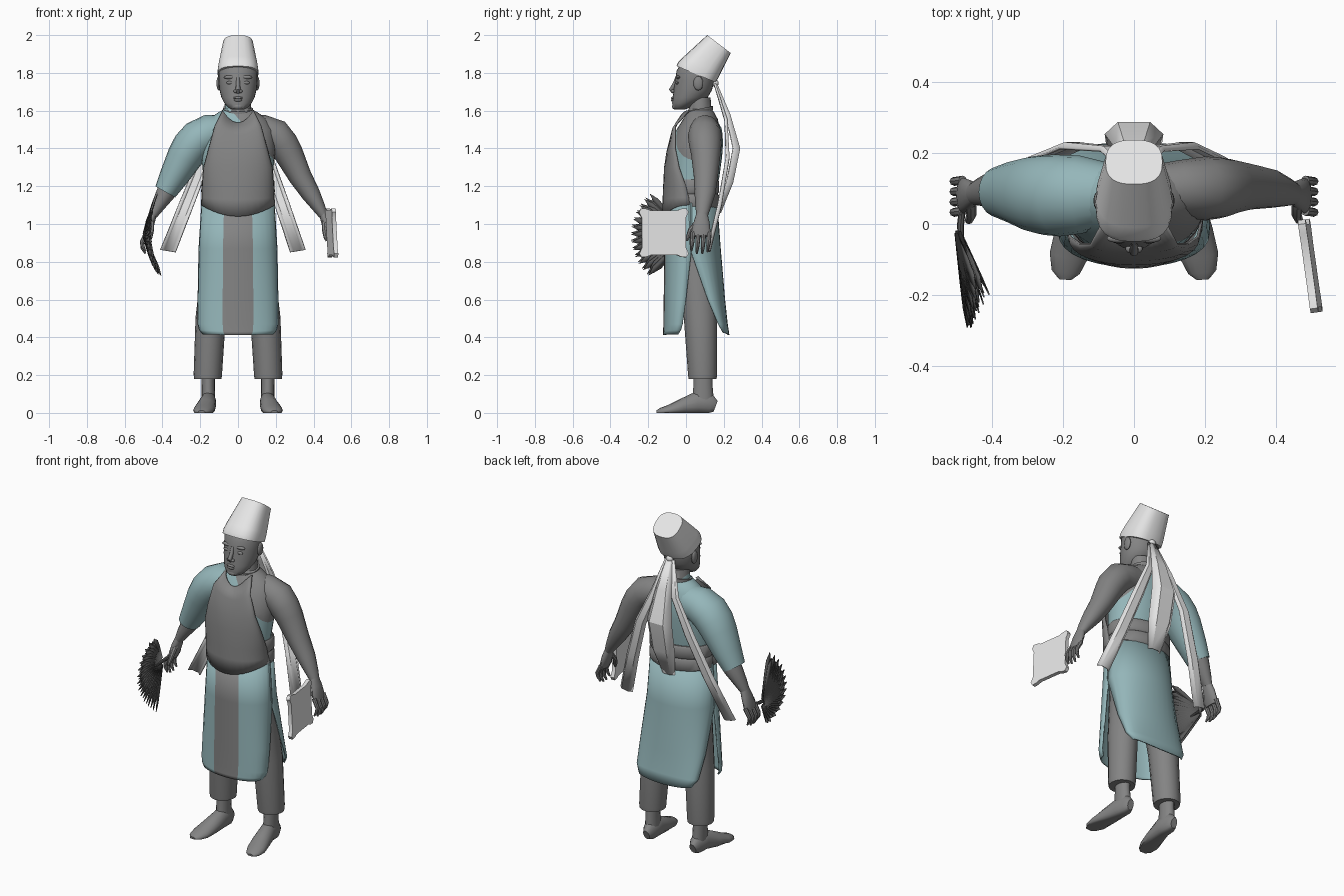
import bpy, bmesh
from math import sin, cos, pi, radians, copysign
from mathutils import Vector as V, Matrix

if "Cube" in bpy.data.objects:
    bpy.data.objects.remove(bpy.data.objects["Cube"], do_unlink=True)


def material(name, rgb):
    m = bpy.data.materials.new(name)
    m.use_nodes = True
    m.diffuse_color = (*rgb, 1)
    m.node_tree.nodes["Principled BSDF"].inputs["Base Color"].default_value = (*rgb, 1)
    return m


GREY = material("mid_grey", (.23, .23, .23))
TEAL = material("soft_teal", (.3, .47, .49))
WHITE = material("off_white", (.79, .79, .79))
DARK = material("dark_grey", (.1, .1, .1))
X, Y, Z = V((1, 0, 0)), V((0, 1, 0)), V((0, 0, 1))


def finish(name, bm, mats, thick=0, angle=40):
    bmesh.ops.recalc_face_normals(bm, faces=bm.faces)
    mesh = bpy.data.meshes.new(name)
    bm.to_mesh(mesh)
    bm.free()
    ob = bpy.data.objects.new(name, mesh)
    bpy.context.collection.objects.link(ob)
    for m in mats:
        mesh.materials.append(m)
    bpy.ops.object.select_all(action='DESELECT')
    ob.select_set(True)
    bpy.context.view_layer.objects.active = ob
    bpy.ops.object.shade_smooth_by_angle(angle=radians(angle))
    if thick:
        s = ob.modifiers.new("thickness", 'SOLIDIFY')
        s.thickness, s.offset = thick, 0
    return ob


def grid(rows, closed):
    """Bridge equal-length rows of points into a surface."""
    bm = bmesh.new()
    vs = [[bm.verts.new(p) for p in r] for r in rows]
    n = len(rows[0])
    for a, b in zip(vs, vs[1:]):
        for i in range(n if closed else n - 1):
            j = (i + 1) % n
            bm.faces.new((a[i], a[j], b[j], b[i]))
    if closed:
        bm.faces.new(vs[0])
        bm.faces.new(vs[-1])
    return bm


def loft(rings, n=20, power=1):
    """Rings are (centre, half axis a, half axis b); a low power squares them off."""
    def wave(v):
        return copysign(abs(v) ** power, v)
    return grid([[c + a * wave(cos(2 * pi * i / n)) + b * wave(sin(2 * pi * i / n))
                  for i in range(n)] for c, a, b in rings], True)


def tube(name, rows, mat, ref=Y, n=16, floor=False):
    """Rows are (x, y, z, radius along ref, other radius)."""
    pts = [V(r[:3]) for r in rows]
    rings = []
    for i, r in enumerate(rows):
        t = (pts[min(i + 1, len(pts) - 1)] - pts[max(i - 1, 0)]).normalized()
        a = (ref - t * ref.dot(t)).normalized()
        rings.append((pts[i], a * r[3], t.cross(a) * r[4]))
    bm = loft(rings, n)
    if floor:
        for v in bm.verts:
            v.co.z = max(v.co.z, 0)
    return finish(name, bm, [mat])


def stack(rows):
    """Level rings from (z, half width, front y, back y)."""
    return loft([(V((0, (f + b) / 2, z)), X * w, Y * (b - f) / 2)
                 for z, w, f, b in rows], 28)


def panel(name, rows, mats, stripe=0):
    """Curved cloth from (z, half width, middle y, edge y, edge lift)."""
    us = [(i / 8 - 1) * pi / 2 for i in range(17)]
    bm = grid([[(w * sin(u), e + (m - e) * max(cos(u), 0) ** .8, z + lift * sin(u) ** 2)
                for u in us] for z, w, m, e, lift in rows], False)
    for f in bm.faces:
        f.material_index = int(abs(f.calc_center_median().x) < stripe)
    return finish(name, bm, mats, .008)


def ball(name, loc, size, mat):
    bm = bmesh.new()
    bmesh.ops.create_uvsphere(bm, u_segments=14, v_segments=8, radius=1,
                              matrix=Matrix.Translation(loc) @ Matrix.Diagonal((*size, 1)))
    return finish(name, bm, [mat])


def ribbon(name, rows, side):
    """Hanging strip, bowed backwards across its width."""
    strips = []
    for r in rows:
        p, s = V(r[:3]), side * r[3]
        bow = Y * r[3] * .42
        strips.append([p - s, p - s * .55 + bow, p + s * .55 + bow, p + s])
    return finish(name, grid(strips, False), [WHITE], .008, 25)


# Torso: bare on one side, draped with cloth on the other
bm = stack([(.95, .18, -.07, .14), (1.1, .182, -.09, .15), (1.25, .183, -.1, .16),
            (1.4, .198, -.085, .185), (1.5, .19, -.05, .18), (1.555, .155, -.015, .168),
            (1.59, .105, .005, .15), (1.61, .07, .015, .135), (1.67, .064, .015, .13)])
slope = V((1.15, 0, 1))
bmesh.ops.bisect_plane(bm, geom=bm.verts[:] + bm.edges[:] + bm.faces[:],
                       plane_co=(0, 0, 1.56), plane_no=slope)
for f in bm.faces:
    f.material_index = int(slope.dot(f.calc_center_median()) < 1.56)
finish("torso", bm, [GREY, TEAL])

# Waist sash in two wraps
for i, z in enumerate((1.085, 1.16)):
    finish(f"sash_{i + 1}", stack([(z, .188, -.1, .168), (z + .01, .195, -.1, .176),
                                   (z + .065, .193, -.1, .176), (z + .075, .186, -.1, .168)]), [GREY])

# Apron bib, neck loop and split skirt
panel("apron_bib", [(1.535, .08, -.045, .02, .065), (1.47, .12, -.077, -.055, .05),
                    (1.38, .152, -.1, -.055, .02), (1.3, .18, -.112, -.035, 0),
                    (1.2, .188, -.117, .0, 0), (1.13, .19, -.12, .015, .01),
                    (1.04, .192, -.122, .02, .06)], [GREY])
loop = [V((.08 * cos(i * pi / 14), .072 + .072 * sin(i * pi / 14),
           1.6 + .015 * sin(i * pi / 14))) for i in range(28)]
finish("neck_loop", grid([[p - Z * .012 for p in loop], [p + Z * .01 for p in loop]], True),
       [GREY])
panel("skirt_front", [(1.11, .19, -.108, .032, 0), (.87, .205, -.112, .03, 0),
                      (.6, .21, -.114, 0, 0), (.47, .21, -.116, -.018, 0),
                      (.43, .203, -.117, -.026, .01), (.412, .185, -.118, -.04, .006)],
      [TEAL, GREY], .075)
panel("skirt_back", [(1.11, .19, .162, .015, 0), (.87, .205, .18, .02, 0),
                     (.6, .208, .203, .115, 0), (.47, .2, .217, .17, 0),
                     (.412, .17, .226, .195, .012)], [TEAL])

arm = [(.06, .098, 1.5, .07, .08), (.13, .1, 1.495, .08, .083), (.2, .1, 1.47, .09, .086),
       (.24, .102, 1.42, .086, .082), (.27, .105, 1.37, .078, .076), (.33, .105, 1.25, .064, .061),
       (.385, .1, 1.16, .055, .05), (.43, .09, 1.085, .04, .034), (.452, .085, 1.045, .031, .024)]
for s, side in ((1, "left"), (-1, "right")):
    # Trousers, ankles and feet
    tube(side + "_trouser", [(s * .09, .04, 1, .09, .08), (s * .11, .055, .8, .095, .08),
                             (s * .145, .077, .5, .088, .08), (s * .16, .088, .2, .077, .075),
                             (s * .16, .088, .18, .074, .072)], GREY)
    tube(side + "_ankle", [(s * .158, .09, .3, .05, .036), (s * .158, .09, .15, .05, .035),
                           (s * .156, .09, .04, .06, .036)], GREY)
    tube(side + "_foot", [(s * .155, .157, .035, .02, .03), (s * .155, .13, .045, .036, .056),
                          (s * .157, .06, .052, .042, .062), (s * .17, -.02, .03, .052, .045),
                          (s * .184, -.09, .012, .054, .03), (s * .192, -.135, .006, .04, .02),
                          (s * .193, -.156, .004, .018, .009)], GREY, X, floor=True)

    # Arms and hands; the sleeve hides the upper part of the right arm
    tube(side + "_arm", [(s * r[0], *r[1:]) for r in (arm if s > 0 else arm[5:])], GREY)
    tube(side + "_palm", [(s * .448, .085, 1.06, .028, .022), (s * .465, .083, 1.01, .042, .024),
                          (s * .48, .08, .96, .05, .02), (s * .487, .08, .935, .045, .015)], GREY)
    for i in range(4):
        y = .036 + .029 * i
        drop = .012 * abs(i - 1.5)
        tube(f"{side}_finger_{i + 1}", [(s * .482, y, .955, .013, .013),
                                        (s * .508, y - .003, .905, .012, .012),
                                        (s * .505, y - .006, .865 + drop, .01, .01),
                                        (s * .49, y - .008, .838 + drop, .005, .005)], GREY, n=8)
    tube(side + "_thumb", [(s * .46, .06, 1.01, .017, .015), (s * .458, .025, .97, .014, .014),
                           (s * .465, .01, .93, .012, .011), (s * .468, .005, .91, .005, .005)],
         GREY, X, 8)

    # Ears and paired face parts
    ball(side + "_ear", (s * .102, .065, 1.745), (.012, .026, .038), GREY)
    ball(side + "_eye", (s * .042, -.046, 1.748), (.022, .009, .009), GREY)
    ball(side + "_brow", (s * .043, -.041, 1.777), (.034, .012, .01), GREY)
    ball(side + "_nostril", (s * .013, -.07, 1.703), (.011, .011, .009), GREY)

# One wide sleeve
tube("right_sleeve", [(-.08, .085, 1.485, .09, .095), (-.15, .083, 1.48, .11, .1),
                      (-.21, .08, 1.447, .115, .105), (-.25, .082, 1.405, .113, .102),
                      (-.285, .085, 1.35, .106, .094), (-.34, .09, 1.25, .087, .077),
                      (-.385, .09, 1.17, .07, .06)], TEAL, n=20)

# Head and face
finish("head", stack([(1.605, .028, -.058, -.01), (1.615, .05, -.07, .02), (1.64, .073, -.073, .06),
                      (1.67, .088, -.07, .115), (1.71, .098, -.065, .138), (1.76, .103, -.058, .15),
                      (1.81, .103, -.05, .148), (1.85, .09, -.028, .14), (1.89, .055, .02, .1)]),
       [GREY])
tube("nose", [(0, -.05, 1.775, .009, .008), (0, -.06, 1.742, .011, .011),
              (0, -.078, 1.71, .013, .013), (0, -.068, 1.695, .009, .008)], GREY, X, 10)
ball("upper_lip", (0, -.068, 1.668), (.026, .011, .007), GREY)
ball("lower_lip", (0, -.069, 1.656), (.022, .011, .008), GREY)
ball("chin", (0, -.058, 1.622), (.028, .016, .016), GREY)

# Tilted tapering hat: front y, z, back y, z, half width
rings = []
for fy, fz, by, bz, w in [(-.05, 1.836, .157, 1.75, .108), (-.042, 1.858, .168, 1.768, .108),
                          (-.01, 1.888, .18, 1.792, .104), (.112, 2, .237, 1.905, .08)]:
    f, b = V((0, fy, fz)), V((0, by, bz))
    rings.append(((f + b) / 2, X * w, (b - f) / 2))
finish("hat", loft(rings, 24, .75), [WHITE], angle=30)

# Knot and hanging ribbons
ball("ribbon_knot", (0, .155, 1.745), (.022, .018, .02), WHITE)
ribbon("middle_ribbon", [(0, .152, 1.75, .015), (0, .21, 1.58, .05), (0, .25, 1.4, .08),
                         (0, .215, 1.22, .075), (0, .165, 1.06, .04)], X)
for name, k in (("left_ribbon", 1), ("right_ribbon", -1.17)):
    ribbon(name, [(.015 * k, .15, 1.74, .012), (.062 * k, .206, 1.55, .024),
                  (.15 * k, .213, 1.35, .033), (.235 * k, .17, 1.1, .037),
                  (.317 * k, .11, .857, .039)], V((1, 0, .15 if k > 0 else -.15)))

# Scalloped tablet in the left hand
quarter = [(0, .118), (.07, .118), (.092, .127), (.12, .13), (.132, .11), (.118, .08)]
outline = (quarter + [(.118, 0)] + [(a, -b) for a, b in quarter[:0:-1]]
           + [(-a, -b) for a, b in quarter] + [(-.118, 0)] + [(-a, b) for a, b in quarter[:0:-1]])
tilt = (Matrix.Translation((.496, -.118, .953)) @ Matrix.Rotation(radians(8), 4, 'Z')
        @ Matrix.Rotation(radians(-3), 4, 'Y'))
finish("tablet", grid([[tilt @ V((d, a, b)) for a, b in outline] for d in (-.011, .011)], True),
       [WHITE], angle=30)

# Feather fan in the right hand
tube("fan_handle", [(-.478, .09, .96, .009, .009), (-.488, 0, .945, .01, .01),
                    (-.488, -.1, .94, .007, .007)], DARK, X, 8)
bm = bmesh.new()
count = 25
for layer in range(2):
    for i in range(count):
        k = 2 * (i + layer / 2) / count - .98
        a = k * radians(50)
        size = 1 if (i + layer) % 2 else .91

        def at(r, off):
            r *= size
            x = -.507 + .13 * r + (.035 if k > 0 else .06) * k * k * r / .3
            return (x + .01 * layer + off * .25, -r * cos(a) + off * sin(a),
                    .94 + r * sin(a) + off * cos(a))
        bm.faces.new([bm.verts.new(at(r, o)) for r, o in
                      ((.03, 0), (.18, -.014), (.24, -.016), (.292, 0), (.24, .016), (.18, .014))])
finish("fan_feathers", bm, [DARK], .004)
